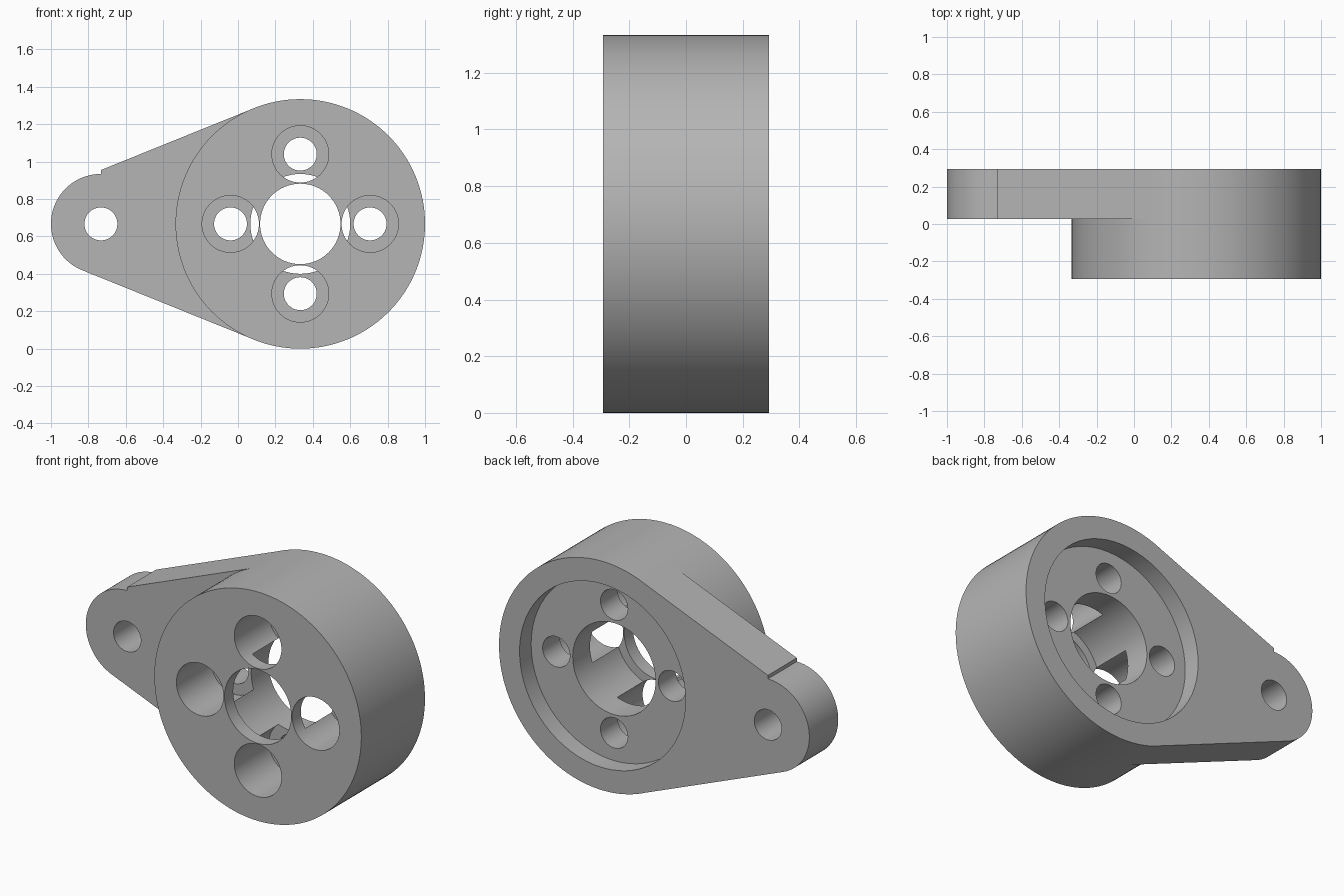
import bpy, bmesh, math

cube = bpy.data.objects.get("Cube")
if cube:
    bpy.data.objects.remove(cube, do_unlink=True)

# Main dimensions
CX, CZ, R = 0.333, 0.667, 0.667        # round body
FRONT, BACK = -0.293, 0.293
ARM_X, ARM_R, ARM_FRONT = -0.733, 0.267, 0.027
BOLT_OFFSET, OVER = 0.373, 0.05

grey = bpy.data.materials.new("plain grey")
grey.use_nodes = True
colour = (0.46, 0.46, 0.46, 1)
grey.diffuse_color = colour
grey.node_tree.nodes["Principled BSDF"].inputs["Base Color"].default_value = colour


def prism(name, outline, y0, y1):
    """Extrude an x-z outline from y0 to y1."""
    bm = bmesh.new()
    face = bm.faces.new([bm.verts.new((x, y0, z)) for x, z in outline])
    out = bmesh.ops.extrude_face_region(bm, geom=[face])
    moved = [v for v in out["geom"] if isinstance(v, bmesh.types.BMVert)]
    bmesh.ops.translate(bm, verts=moved, vec=(0, y1 - y0, 0))
    bmesh.ops.recalc_face_normals(bm, faces=bm.faces)
    mesh = bpy.data.meshes.new(name)
    bm.to_mesh(mesh)
    bm.free()
    mesh.materials.append(grey)
    obj = bpy.data.objects.new(name, mesh)
    bpy.context.collection.objects.link(obj)
    return obj


def arc(x, z, r, a0, a1, n):
    return [(x + r * math.cos(a0 + (a1 - a0) * i / n),
             z + r * math.sin(a0 + (a1 - a0) * i / n)) for i in range(n + 1)]


def cylinder(name, x, z, r, y0, y1, n=64):
    return prism(name, arc(x, z, r, 0, math.tau, n)[:-1], y0, y1)


def combine(target, tool, operation):
    """Apply a boolean and discard the tool."""
    mod = target.modifiers.new(operation.lower(), "BOOLEAN")
    mod.operation, mod.object, mod.solver = operation, tool, "EXACT"
    bpy.context.view_layer.objects.active = target
    bpy.ops.object.modifier_apply(modifier=mod.name)
    bpy.data.objects.remove(tool, do_unlink=True)


# Round body
body = cylinder("flanged_body", CX, CZ, R, FRONT, BACK, 128)

# Tapered arm: rounded tip, tangent sides, small step on the upper side
tangent = math.acos((R - ARM_R) / (CX - ARM_X))
tip = arc(ARM_X, CZ, ARM_R, math.pi / 2, math.pi + tangent, 48)
inner = R * 0.999
dx, dz = inner * math.cos(tangent), inner * math.sin(tangent)
step_z = CZ + ARM_R / math.sin(tangent)
outline = tip + [(CX - dx, CZ - dz), (CX, CZ), (CX - dx, CZ + dz), (ARM_X, step_z)]
combine(body, prism("arm", outline, ARM_FRONT, BACK), "UNION")

# Rear recess, bearing seat and front opening
seat_front, recess_floor = FRONT + 0.08, BACK - 0.107
cuts = [(CX, CZ, 0.535, recess_floor, BACK + OVER),
        (CX, CZ, 0.267, seat_front, BACK + OVER),
        (CX, CZ, 0.215, FRONT - OVER, BACK + OVER),
        (ARM_X, CZ, 0.088, FRONT, BACK + OVER)]

# Four counterbored bolt holes
for i in range(4):
    a = i * math.pi / 2
    x, z = CX + BOLT_OFFSET * math.cos(a), CZ + BOLT_OFFSET * math.sin(a)
    cuts.append((x, z, 0.152, FRONT - OVER, FRONT + 0.32))
    cuts.append((x, z, 0.088, FRONT - OVER, BACK + OVER))

for x, z, r, y0, y1 in cuts:
    combine(body, cylinder("hole_cutter", x, z, r, y0, y1), "DIFFERENCE")

# Smooth shading with sharp rims
bpy.ops.object.select_all(action="DESELECT")
body.select_set(True)
bpy.context.view_layer.objects.active = body
bpy.ops.object.shade_smooth_by_angle(angle=math.radians(20))
